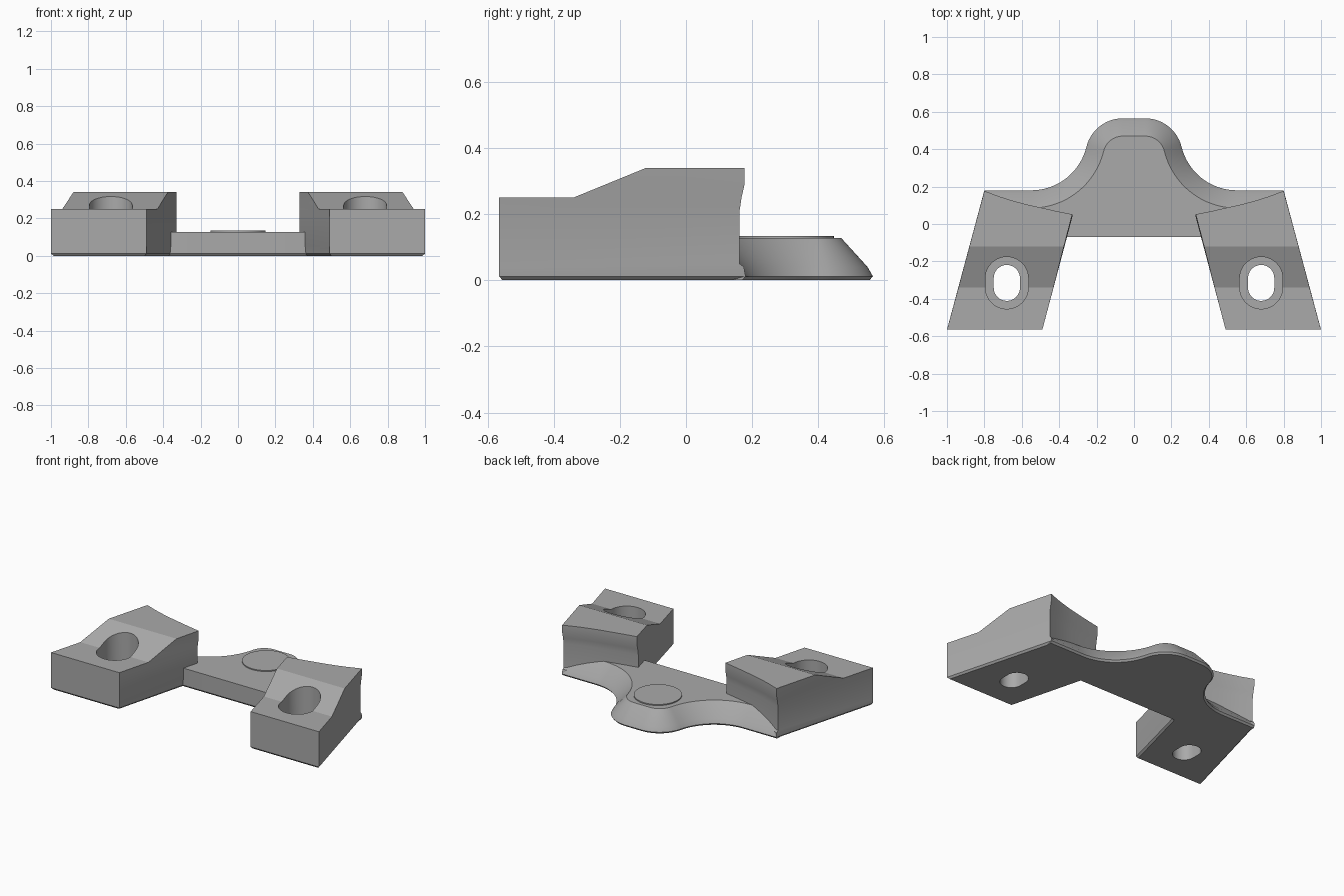
import bpy, bmesh, math
from mathutils import Vector

cube = bpy.data.objects.get("Cube")
if cube:
    bpy.data.objects.remove(cube, do_unlink=True)

grey = bpy.data.materials.new("plain grey")
grey.use_nodes = True
colour = (0.4, 0.4, 0.4, 1)
grey.diffuse_color = colour
grey.node_tree.nodes["Principled BSDF"].inputs["Base Color"].default_value = colour


def loft(name, rings):
    """Solid skinned through closed rings of equal length."""
    bm = bmesh.new()
    loops = [[bm.verts.new(p) for p in ring] for ring in rings]
    n = len(loops[0])
    for low, high in zip(loops, loops[1:]):
        for i in range(n):
            j = (i + 1) % n
            bm.faces.new((low[i], low[j], high[j], high[i]))
    bm.faces.new(loops[0][::-1])
    bm.faces.new(loops[-1])
    bmesh.ops.recalc_face_normals(bm, faces=bm.faces)
    mesh = bpy.data.meshes.new(name)
    bm.to_mesh(mesh)
    bm.free()
    obj = bpy.data.objects.new(name, mesh)
    bpy.context.collection.objects.link(obj)
    mesh.materials.append(grey)
    return obj


def arc(cx, cy, r, start, end, steps):
    return [(cx + r * math.cos(a), cy + r * math.sin(a))
            for a in (start + (end - start) * i / steps for i in range(steps + 1))]


def activate(obj):
    bpy.ops.object.select_all(action='DESELECT')
    obj.select_set(True)
    bpy.context.view_layer.objects.active = obj


def cut(obj, cutter):
    cutter.hide_render = True
    mod = obj.modifiers.new("cut", 'BOOLEAN')
    mod.operation = 'DIFFERENCE'
    mod.solver = 'EXACT'
    mod.object = cutter
    activate(obj)
    bpy.ops.object.modifier_apply(modifier=mod.name)
    bpy.data.objects.remove(cutter, do_unlink=True)


def smooth(obj):
    activate(obj)
    bpy.ops.object.shade_smooth_by_angle(angle=math.radians(15))


# Centre plate: rounded tongue flowing into two wings, with a sloped back edge
def plate_ring(z, inset, front):
    cap_x, cap_y, cap_r = 0.06, 0.365, 0.2
    bay_x, bay_y, bay_r = 0.55, 0.484, 0.304
    turn = math.atan2(bay_y - cap_y, bay_x - cap_x)
    half = arc(cap_x, cap_y, cap_r - inset, math.pi / 2, turn, 14)
    half += arc(bay_x, bay_y, bay_r + inset, turn + math.pi, 1.5 * math.pi, 16)[1:]
    half += [(0.8, 0.18 - inset), (0.8, 0), (0.4, front), (0.2, front)]
    full = half + [(-x, y) for x, y in reversed(half)]
    return [(x, y, z) for x, y in full]


plate = loft("centre_plate", [plate_ring(0, 0.01, -0.06), plate_ring(0.012, 0, -0.07),
                              plate_ring(0.04, 0.016, -0.07), plate_ring(0.127, 0.095, -0.07)])
smooth(plate)

# Raised round pad on the tongue
pad = loft("round_pad", [[(x, y, z) for x, y in arc(0, 0.3, 0.147, 0, math.tau, 64)[:-1]]
                         for z in (0.11, 0.134)])
smooth(pad)


# Side block: slanted footprint with a slightly hollow back wall
def block_ring(z, inset, back):
    k = inset
    front = [(0.49 + k, -0.565 + k), (1 - k * 1.3, -0.565 + k)]
    wall = [(0.8 - k, 0.18 - k), (0.72, 0.15), (0.65, 0.128), (0.58, 0.109),
            (0.505, 0.092), (0.42, 0.073), (0.33 + k, 0.055)]
    return [(x, y, z) for x, y in front] + [(x, y - back, z) for x, y in wall]


block = loft("side_blocks", [block_ring(0, 0.01, 0), block_ring(0.012, 0, 0),
                             block_ring(0.04, 0, 0.005), block_ring(0.05, 0, 0.018),
                             block_ring(0.21, 0, 0.018), block_ring(0.25, 0, 0.012),
                             block_ring(0.29, 0, 0.003), block_ring(0.34, 0, 0.003)])

# Low front step and ramp
ramp = [(-0.7, 0.25), (-0.34, 0.25), (-0.12, 0.34), (-0.05, 0.369), (-0.7, 0.369)]
cut(block, loft("ramp_cutter", [[(x, y, z) for y, z in ramp] for x in (0.2, 1.2)]))


# Slotted screw hole with a wide recess above a narrow through slot
def slot(name, r, straight, low, high):
    outline = arc(0.68, -0.315 + straight, r, 0, math.pi, 20)
    outline += arc(0.68, -0.315 - straight, r, math.pi, math.tau, 20)
    return loft(name, [[(x, y, z) for x, y in outline] for z in (low, high)])


cut(block, slot("recess_cutter", 0.115, 0.024, 0.125, 0.5))
cut(block, slot("slot_cutter", 0.07, 0.026, -0.1, 0.3))

mirror = block.modifiers.new("mirror", 'MIRROR')
activate(block)
bpy.ops.object.modifier_apply(modifier=mirror.name)
smooth(block)
